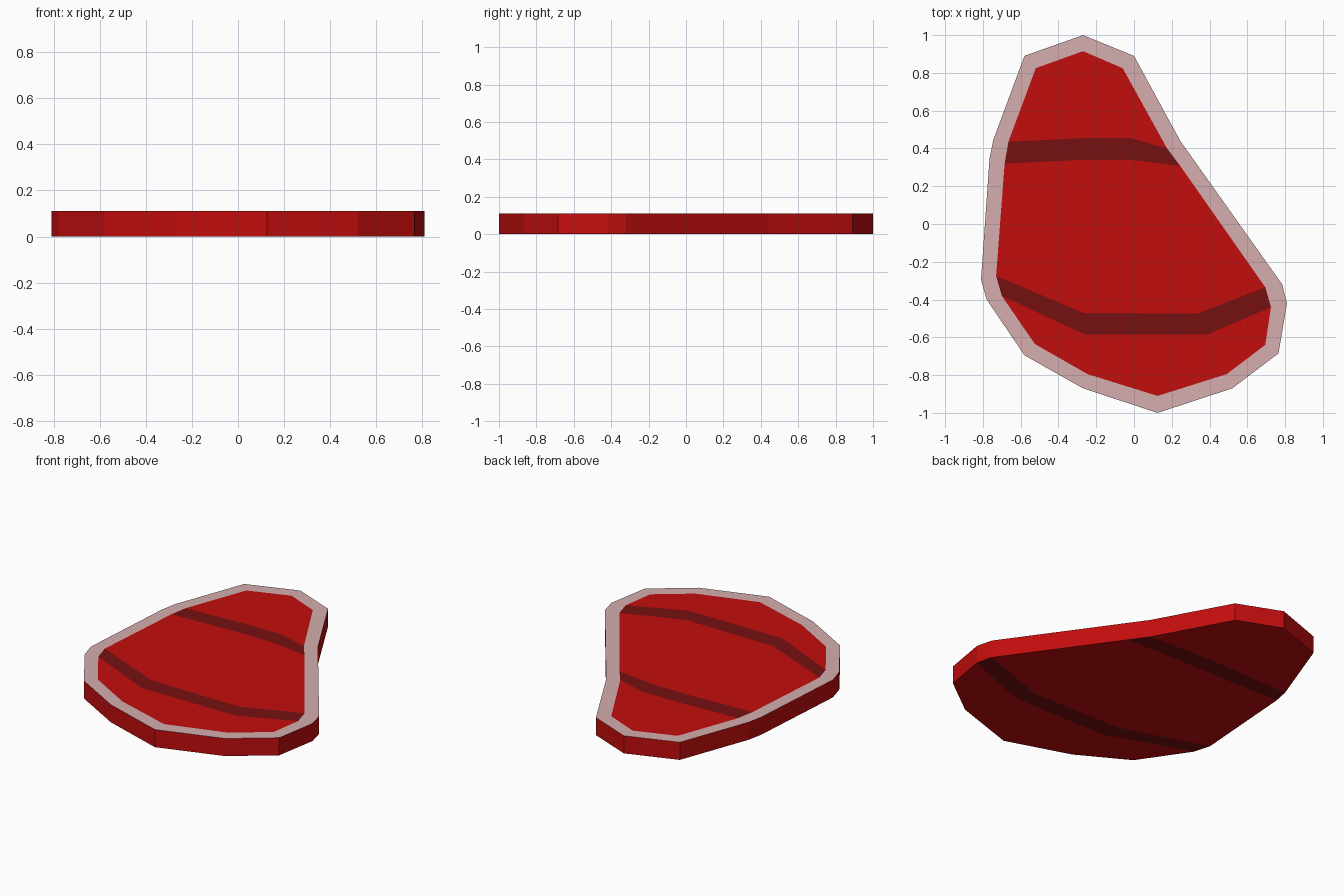
import bpy, bmesh

if "Cube" in bpy.data.objects:
    bpy.data.objects.remove(bpy.data.objects["Cube"])

HEIGHT = 0.11


def material(name, rgb):
    m = bpy.data.materials.new(name)
    m.diffuse_color = (*rgb, 1.0)
    m.use_nodes = True
    m.node_tree.nodes["Principled BSDF"].inputs["Base Color"].default_value = m.diffuse_color
    return m


RED, DARK, FAT = 0, 1, 2
mats = [material("meat red", (0.54, 0.004, 0.004)),
        material("dark red stripe", (0.18, 0.005, 0.005)),
        material("pale fat", (0.66, 0.42, 0.42))]

# Outline of the slab and of the meat inside the fat rim, clockwise from the tip
outer = [(-.27, 1), (0, .89), (.245, .44), (.323, .33), (.785, -.32), (.81, -.42),
         (.765, -.685), (.52, -.87), (.125, -1), (-.27, -.87), (-.58, -.695),
         (-.78, -.40), (-.81, -.295), (-.765, .345), (-.745, .445), (-.58, .89)]
inner = [(-.27, .915), (-.06, .825), (.175, .40), (.245, .307), (.695, -.335), (.725, -.44),
         (.695, -.64), (.49, -.795), (.125, -.91), (-.245, -.795), (-.525, -.635),
         (-.70, -.38), (-.73, -.275), (-.685, .32), (-.665, .435), (-.52, .825)]

# Each stripe edge: left outline index, two middle points, right outline index
cuts = [(14, [(-.27, .455), (-.02, .455)], 2),
        (13, [(-.27, .34), (-.015, .34)], 3),
        (12, [(-.27, -.47), (.335, -.475)], 4),
        (11, [(-.26, -.585), (.39, -.585)], 5)]

bm = bmesh.new()


def ring(points, z):
    return [bm.verts.new((x, y, z)) for x, y in points]


def face(verts, mat):
    bm.faces.new(verts).material_index = mat


def striped_surface(loop, z):
    """Fill a loop with five bands, red and dark by turns."""
    lines = [[loop[a]] + ring(mid, z) + [loop[b]] for a, mid, b in cuts]
    face(loop[14:] + loop[:2] + lines[0][::-1][:-1], RED)      # tip
    for i in range(3):                                          # stripe, middle, stripe
        face(lines[i] + lines[i + 1][::-1], RED if i == 1 else DARK)
    face(lines[3] + loop[6:11], RED)                            # wide end


top_out, top_in, base = ring(outer, HEIGHT), ring(inner, HEIGHT), ring(outer, 0)
striped_surface(top_in, HEIGHT)
striped_surface(base, 0)

# Fat rim on top and red side walls
n = len(outer)
for i in range(n):
    j = (i + 1) % n
    face([top_out[i], top_out[j], top_in[j], top_in[i]], FAT)
    face([base[i], base[j], top_out[j], top_out[i]], RED)

bmesh.ops.recalc_face_normals(bm, faces=bm.faces)
mesh = bpy.data.meshes.new("meat_slab")
bm.to_mesh(mesh)
bm.free()
for m in mats:
    mesh.materials.append(m)
slab = bpy.data.objects.new("meat_slab", mesh)
bpy.context.collection.objects.link(slab)
